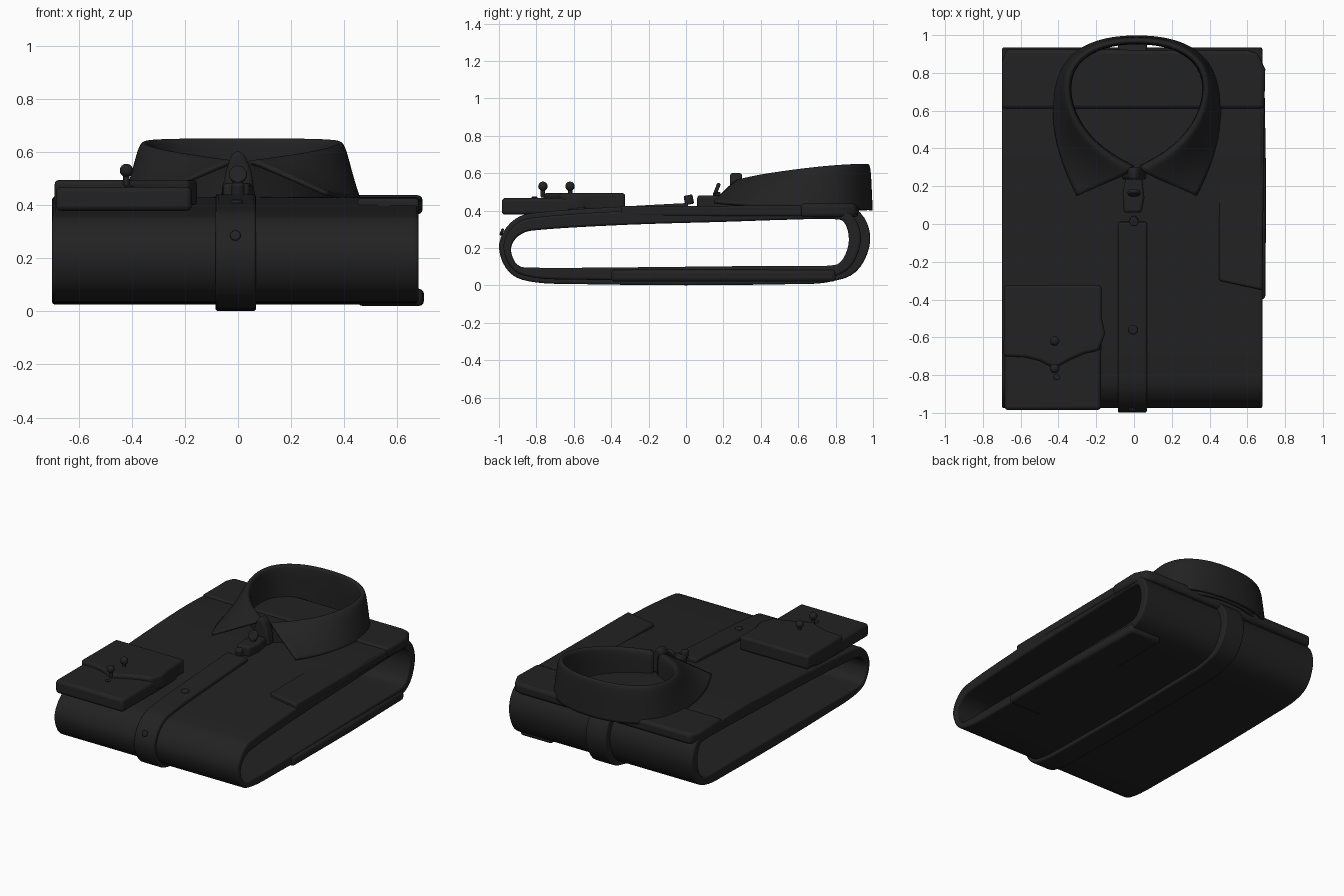
import bpy, bmesh
from mathutils import Vector

cube = bpy.data.objects.get("Cube")
if cube:
    bpy.data.objects.remove(cube)

fabric = bpy.data.materials.new("charcoal_fabric")
fabric.use_nodes = True
fabric.diffuse_color = (0.016, 0.016, 0.016, 1)
fabric.node_tree.nodes["Principled BSDF"].inputs["Base Color"].default_value = (0.016, 0.016, 0.016, 1)


def finish(name, bm, bevel=0, subdivide=0, thickness=0, angle=0.7):
    bmesh.ops.recalc_face_normals(bm, faces=bm.faces)
    mesh = bpy.data.meshes.new(name)
    bm.to_mesh(mesh)
    bm.free()
    mesh.materials.append(fabric)
    ob = bpy.data.objects.new(name, mesh)
    bpy.context.collection.objects.link(ob)
    if bevel:
        m = ob.modifiers.new("soft_edges", "BEVEL")
        m.width, m.segments, m.limit_method = bevel, 3, "ANGLE"
    if subdivide:
        m = ob.modifiers.new("smooth", "SUBSURF")
        m.levels = m.render_levels = subdivide
        m.boundary_smooth = "PRESERVE_CORNERS"
    if thickness:
        m = ob.modifiers.new("cloth", "SOLIDIFY")
        m.thickness, m.offset = thickness, 0
    bpy.ops.object.select_all(action="DESELECT")
    ob.select_set(True)
    bpy.context.view_layer.objects.active = ob
    bpy.ops.object.shade_smooth_by_angle(angle=angle)
    return ob


def smooth_loop(points, steps=5):
    """Closed Catmull-Rom curve through 2D points."""
    p = [Vector(q) for q in points]
    n, out = len(p), []
    for i in range(n):
        a, b, c, d = (p[(i + k) % n] for k in (-1, 0, 1, 2))
        for s in range(steps):
            t = s / steps
            out.append(b + (c - a) * t / 2 + (a * 2 - b * 5 + c * 4 - d) * t * t / 2
                       + (b * 3 - a - c * 3 + d) * t ** 3 / 2)
    return out


def sweep(name, outer, inner, x0, x1, closed, bevel=0):
    """Cloth wall between two y-z paths, running from x0 to x1."""
    bm = bmesh.new()
    rows = [[bm.verts.new((x, q[0], q[1])) for q in path]
            for path, x in ((outer, x0), (outer, x1), (inner, x1), (inner, x0))]
    n = len(outer)
    for i in range(n if closed else n - 1):
        j = (i + 1) % n
        for k in range(4):
            a, b = rows[k], rows[(k + 1) % 4]
            bm.faces.new((a[i], a[j], b[j], b[i]))
    if not closed:
        for i in (0, -1):
            bm.faces.new([r[i] for r in rows])
    return finish(name, bm, bevel)


def slab(name, outline, lo, hi, bevel=0.012, upright=False):
    """Extruded outline: x-y raised in z, or x-z pushed through y."""
    bm = bmesh.new()
    place = (lambda a, b, d: (a, d, b)) if upright else (lambda a, b, d: (a, b, d))
    low, high = ([bm.verts.new(place(a, b, d)) for a, b in outline] for d in (lo, hi))
    bm.faces.new(low)
    bm.faces.new(high)
    for i in range(len(outline)):
        j = (i + 1) % len(outline)
        bm.faces.new((low[i], low[j], high[j], high[i]))
    return finish(name, bm, bevel)


def button(name, pos, normal, radius=0.024, depth=0.025):
    bm = bmesh.new()
    bmesh.ops.create_cone(bm, cap_ends=True, segments=24, radius1=radius, radius2=radius, depth=depth)
    ob = finish(name, bm, 0.007)
    ob.location = pos
    ob.rotation_euler = Vector(normal).to_track_quat("Z", "Y").to_euler()


# Folded body: a flattened tube, open at both sides
outer = smooth_loop([(-.5, .03), (0, .025), (.5, .03), (.75, .04), (.88, .1), (.935, .24),
                     (.9, .36), (.8, .41), (.5, .43), (.2, .425), (-.3, .4), (-.75, .37),
                     (-.9, .335), (-.975, .22), (-.93, .09), (-.8, .04)])
inner = smooth_loop([(-.5, .095), (0, .1), (.5, .105), (.75, .105), (.83, .13), (.87, .23),
                     (.85, .33), (.78, .355), (.5, .35), (.2, .34), (-.3, .325), (-.75, .3),
                     (-.88, .275), (-.935, .2), (-.9, .11), (-.8, .095)])
sweep("folded_body", outer, inner, -.7, .68, True, 0.012)

# Button placket wraps over the front, underneath and up the back
n = len(outer)
start = next(i for i in range(n // 2, n) if outer[i].y > 0.3 and outer[i].x < 0.1)
path_in, path_out = [], []
for k in range(n):
    i = (start + k) % n
    p, d = outer[i], (outer[(i + 1) % n] - outer[i - 1]).normalized()
    if k > n // 4 and p.x > 0.85 and p.y > 0.38:
        break
    if k > n // 4 and p.x < 0.85 and p.y > 0.35:
        break
    lift = 0.024 + 0.025 * max(0, (p.x - 0.8) / 0.13)
    normal = Vector((d.y, -d.x))
    path_out.append(p + normal * lift)
    path_in.append(p - normal * 0.01)
sweep("placket", path_out, path_in, -.085, .068, False, 0.01)

# Shoulder yoke and the lower fold that peeks out at the left side
slab("shoulder_yoke", [(-.7, .61), (-.7, .86), (-.675, .925), (.6, .92), (.655, .905),
                       (.695, .82), (.69, .61)], .365, .437, 0.02)
slab("left_upper_fold", [(.45, -.3), (.68, -.35), (.69, .62), (.45, .62)], .37, .425)
slab("left_lower_fold", [(.45, -.4), (.695, -.4), (.7, .2), (.69, .8), (.45, .8)], .02, .085, 0.02)

# Collar: (fold edge, outer lower edge) from the back centre to the front tip
half = [((0, .985, .66), (0, .998, .4)), ((.2, .965, .66), (.22, .975, .405)),
        ((.36, .86, .657), (.39, .87, .41)), ((.39, .7, .643), (.445, .68, .42)),
        ((.335, .53, .62), (.435, .48, .425)), ((.2, .375, .595), (.385, .3, .43)),
        ((.02, .28, .57), (.315, .15, .445))]
centre = Vector((0, .65))
bm = bmesh.new()
columns = []
for side in (-1, 1):
    for fold, low in (half[:0:-1] if side < 0 else half):
        f, l = Vector(fold), Vector(low)
        top_in = (f.xy - centre) * .95 + centre
        foot = (f.xy - centre) * .94 + centre
        ring = [l, l.lerp(f, .5), l.lerp(f, .92), Vector((*top_in, f.z - .005)),
                Vector((*foot, (f.z + .4) / 2)), Vector((*foot, .4))]
        columns.append([bm.verts.new((v.x * side + .015, v.y, v.z)) for v in ring])
for a, b in zip(columns, columns[1:]):
    for k in range(len(a) - 1):
        bm.faces.new((a[k], b[k], b[k + 1], a[k + 1]))
finish("collar", bm, subdivide=3, thickness=0.016, angle=1.0)

# Collar stand closing at the throat, and the tongue below it
slab("collar_stand_front", [(-.065, .43), (.065, .43), (.05, .53), (.025, .59), (0, .605),
                            (-.025, .59), (-.045, .53)], .235, .3, 0.015, True)
slab("stand_tongue", [(-.055, .06), (.04, .06), (.055, .14), (.04, .27), (-.04, .27),
                      (-.06, .16)], .41, .482, 0.015)

# Folded cuff with its shaped flap
slab("cuff_lower", [(-.685, -.985), (-.175, -.985), (-.172, -.4), (-.685, -.4)], .378, .468, 0.02)
slab("cuff_flap", [(-.69, -.7), (-.58, -.705), (-.5, -.725), (-.42, -.765), (-.34, -.72),
                   (-.26, -.685), (-.185, -.67), (-.152, -.58), (-.172, -.49), (-.172, -.325),
                   (-.688, -.325)], .4, .494, 0.016)

# Buttons
for k, y in enumerate((-.62, -.765)):
    button(f"cuff_button_stem_{k}", (-.42, y, .5), (0, 0, 1), .012, .06)
    bm = bmesh.new()
    bmesh.ops.create_uvsphere(bm, u_segments=20, v_segments=12, radius=.025)
    finish(f"cuff_button_{k}", bm).location = (-.42, y, .53)
button("cuff_spare_button", (-.41, -.81, .47), (0, 0, 1), .016, .012)
button("collar_button", (0, .165, .515), (0, -.9, .35), .034, .02)
button("tongue_button", (0, .165, .485), (0, 0, 1), .02, .03)
button("placket_button_top", (0, .015, .458), (0, -.2, 1), .024, .05)
button("placket_button_middle", (-.005, -.56, .41), (0, -.06, 1), .024, .02)
button("placket_button_front", (-.01, -.985, .285), (0, -1, .35), .02, .015)
